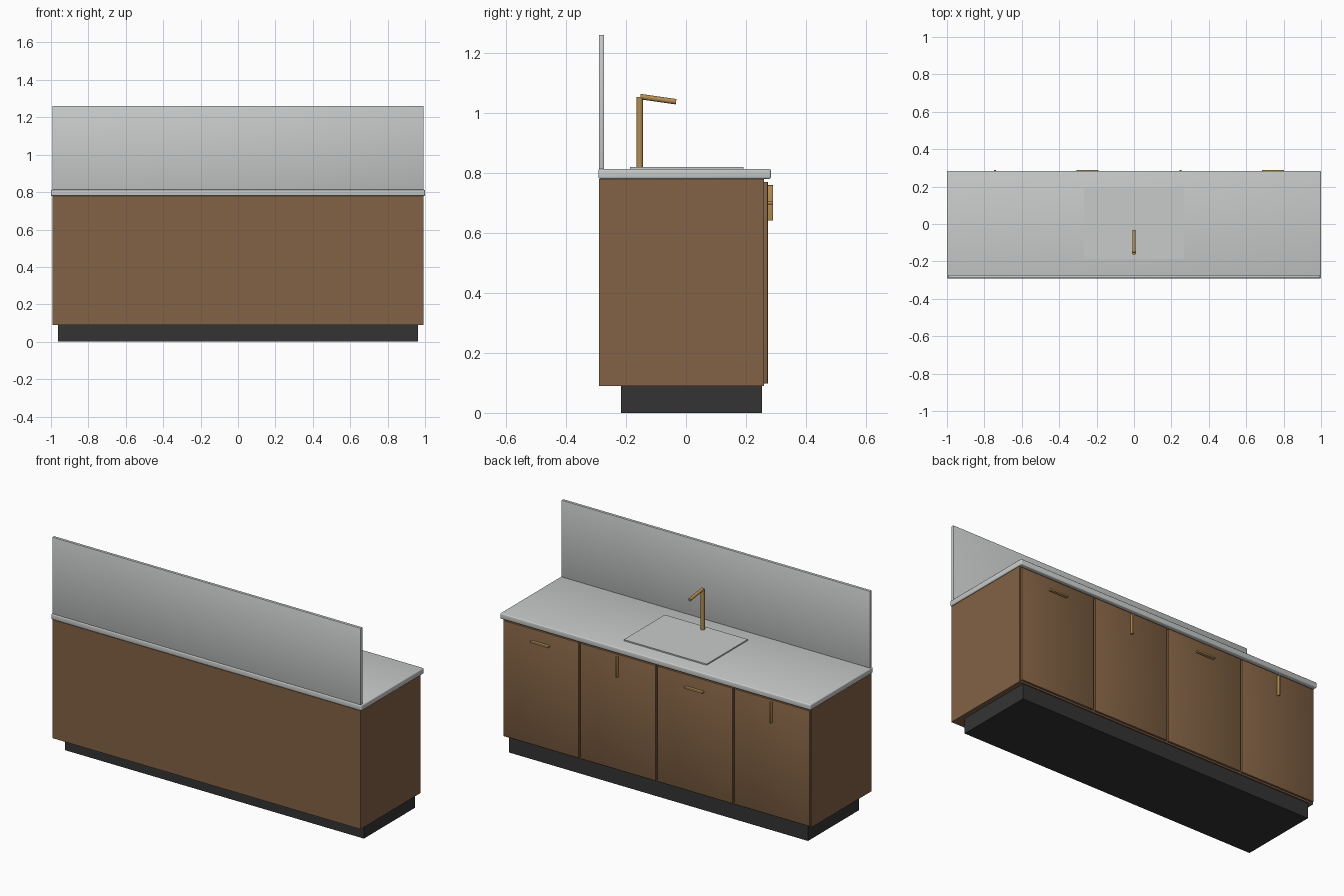
import bpy, math
from mathutils import Vector

if "Cube" in bpy.data.objects:
    bpy.data.objects.remove(bpy.data.objects["Cube"])


def material(name, rgb):
    m = bpy.data.materials.new(name)
    m.diffuse_color = (*rgb, 1)
    m.use_nodes = True
    m.node_tree.nodes["Principled BSDF"].inputs["Base Color"].default_value = m.diffuse_color
    return m


wood = material("brown_wood", (0.225, 0.122, 0.058))
stone = material("light_grey_stone", (0.58, 0.60, 0.59))
dark = material("charcoal", (0.034, 0.034, 0.034))
brass = material("brass", (0.46, 0.27, 0.085))


def box(name, lo, hi, mat, bevel=0.0, segments=2):
    """Box between two corners, with an optional rounded edge."""
    lo, hi = Vector(lo), Vector(hi)
    bpy.ops.mesh.primitive_cube_add(size=1, location=(lo + hi) / 2)
    ob = bpy.context.object
    ob.name = name
    ob.scale = hi - lo
    bpy.ops.object.transform_apply(location=False, rotation=False, scale=True)
    ob.data.materials.append(mat)
    if bevel:
        mod = ob.modifiers.new("edge", 'BEVEL')
        mod.width = bevel
        mod.segments = segments
        bpy.ops.object.modifier_apply(modifier="edge")
        bpy.ops.object.shade_smooth_by_angle(angle=math.radians(40))
    return ob


def rod(name, start, end, radius, mat):
    """Cylinder between two points."""
    a, b = Vector(start), Vector(end)
    bpy.ops.mesh.primitive_cylinder_add(vertices=24, radius=radius,
                                        depth=(b - a).length, location=(a + b) / 2)
    ob = bpy.context.object
    ob.name = name
    ob.rotation_euler = (b - a).to_track_quat('Z', 'Y').to_euler()
    ob.data.materials.append(mat)
    bpy.ops.object.shade_smooth_by_angle(angle=math.radians(40))
    return ob


# Cabinet, recessed plinth, worktop and splashback
box("plinth", (-0.963, -0.217, 0), (0.963, 0.253, 0.09), dark)
box("cabinet_body", (-0.992, -0.290, 0.09), (0.992, 0.260, 0.78), wood)
box("worktop", (-1, -0.292, 0.78), (1, 0.283, 0.813), stone, 0.006, 3)
box("splashback", (-0.993, -0.290, 0.813), (0.993, -0.273, 1.26), stone, 0.002)

# Four doors, alternating horizontal and vertical handles
for i in range(4):
    cx = -0.744 + 0.496 * i
    box(f"door_{i + 1}", (cx - 0.243, 0.260, 0.098), (cx + 0.243, 0.273, 0.77),
        wood, 0.002)
    hx, hz = (0.005, 0.059) if i % 2 == 0 else (0.059, 0.005)
    box(f"handle_{i + 1}", (cx - hx, 0.272, 0.70 - hz), (cx + hx, 0.290, 0.70 + hz),
        brass, 0.0015)

# Sink cover plate
box("sink_plate", (-0.267, -0.187, 0.812), (0.267, 0.191, 0.820), stone)

# Tap: upright pipe and slightly drooping spout
rod("tap_pipe", (0, -0.154, 0.815), (0, -0.154, 1.053), 0.011, brass)
rod("tap_spout", (0, -0.152, 1.054), (0, -0.033, 1.037), 0.009, brass)
